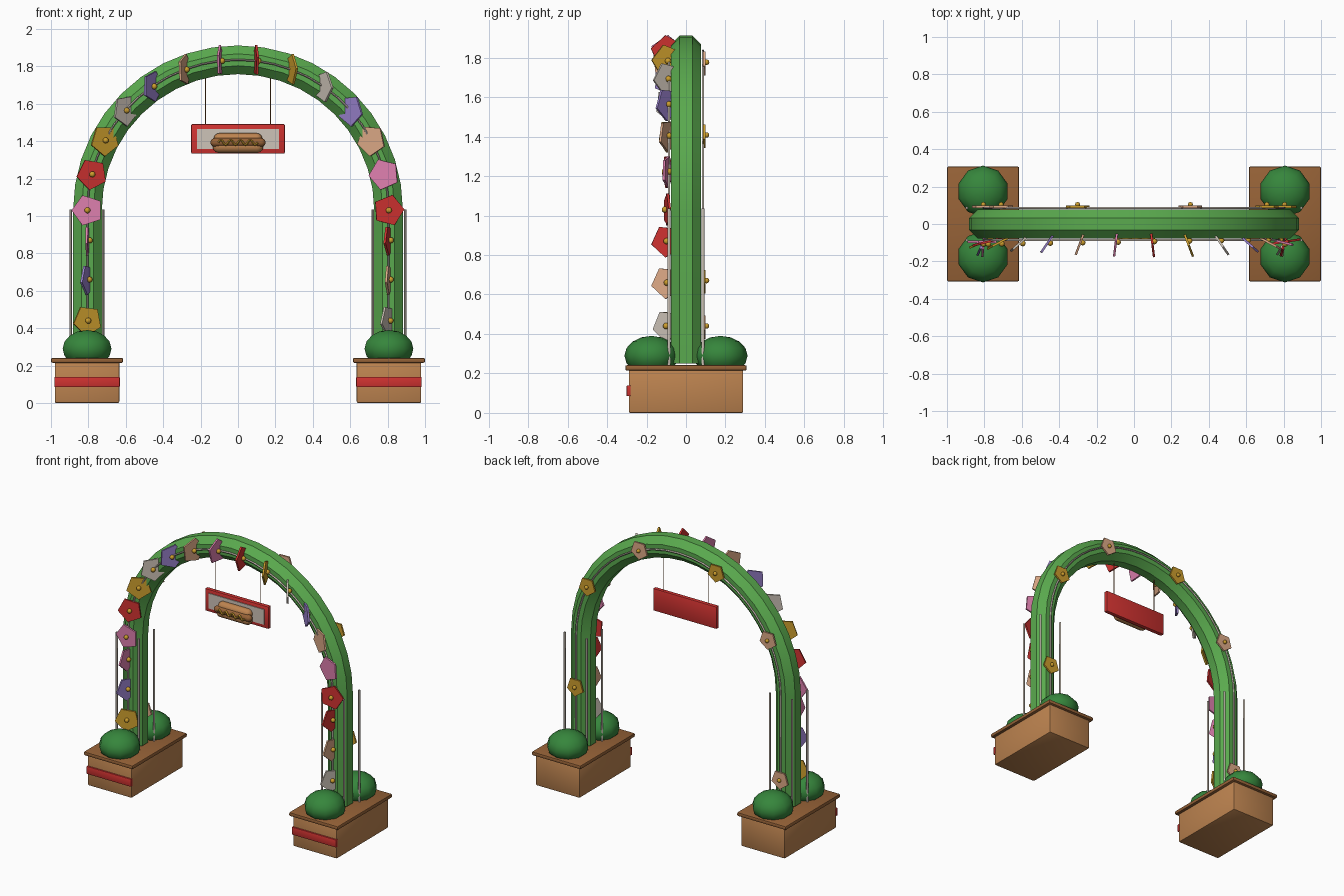
import bpy, bmesh, math
from mathutils import Vector, Matrix

if "Cube" in bpy.data.objects:
    bpy.data.objects.remove(bpy.data.objects["Cube"])

def material(name, rgb):
    m = bpy.data.materials.new(name)
    lin = [(c / 255 / 12.92) if c < 11 else ((c / 255 + 0.055) / 1.055) ** 2.4 for c in rgb]
    m.diffuse_color = (*lin, 1)
    m.use_nodes = True
    m.node_tree.nodes["Principled BSDF"].inputs["Base Color"].default_value = m.diffuse_color
    return m

GREEN = material("leaf green", (90, 170, 78))
BUSH = material("bush green", (54, 134, 60))
WOOD = material("planter wood", (190, 132, 80))
DARK = material("dark wood", (150, 98, 55))
RED = material("red", (207, 50, 48))
GOLD = material("gold", (205, 158, 45))
PURPLE = material("purple", (156, 132, 208))
PINK = material("pink", (222, 128, 175))
TAN = material("peach", (222, 170, 135))
PALE = material("pale grey", (206, 196, 184))

CX, SPRING, R = 0.807, 1.03, 0.805   # leg position, arch spring height, arch radius

def finish(name, bm, mat, smooth=None):
    bmesh.ops.recalc_face_normals(bm, faces=bm.faces)
    me = bpy.data.meshes.new(name)
    bm.to_mesh(me)
    bm.free()
    me.materials.append(mat)
    ob = bpy.data.objects.new(name, me)
    bpy.context.collection.objects.link(ob)
    if smooth:
        bpy.context.view_layer.objects.active = ob
        ob.select_set(True)
        bpy.ops.object.shade_smooth_by_angle(angle=math.radians(smooth))
        ob.select_set(False)
    return ob

def box(name, centre, size, mat, bevel=0.0):
    bm = bmesh.new()
    bmesh.ops.create_cube(bm, size=1, matrix=Matrix.Translation(centre) @ Matrix.Diagonal((*size, 1)))
    if bevel:
        bmesh.ops.bevel(bm, geom=bm.edges[:], offset=bevel, segments=2, profile=0.5, affect='EDGES')
    return finish(name, bm, mat, 40 if bevel else None)

def ball(name, centre, radii, mat, seg=10, rings=8, smooth=50):
    bm = bmesh.new()
    bmesh.ops.create_uvsphere(bm, u_segments=seg, v_segments=rings, radius=1,
                              matrix=Matrix.Translation(centre) @ Matrix.Diagonal((*radii, 1)))
    return finish(name, bm, mat, smooth)

def sweep(name, path, radii, sides, mat, smooth=None):
    """Tube along a path lying in a plane of constant y; radii may vary per point."""
    if not isinstance(radii, list):
        radii = [radii] * len(path)
    path = [Vector(p) for p in path]
    bm = bmesh.new()
    rings = []
    for i, p in enumerate(path):
        t = (path[min(i + 1, len(path) - 1)] - path[max(i - 1, 0)]).normalized()
        n = t.cross(Vector((0, 1, 0)))
        angles = [math.tau * (k + 0.5) / sides for k in range(sides)]
        rings.append([bm.verts.new(p + radii[i] * (n * math.cos(a) + Vector((0, math.sin(a), 0))))
                      for a in angles])
    for a, b in zip(rings, rings[1:]):
        for k in range(sides):
            bm.faces.new((a[k], a[(k + 1) % sides], b[(k + 1) % sides], b[k]))
    bm.faces.new(rings[0])
    bm.faces.new(rings[-1])
    return finish(name, bm, mat, smooth)

def arch_path(y, foot, steps):
    arc = [(-R * math.cos(math.pi * i / steps), y, SPRING + R * math.sin(math.pi * i / steps))
           for i in range(steps + 1)]
    return [(-R, y, foot)] + arc + [(R, y, foot)]

def flower(name, pos, turn, radius, mat, spin=0.0, eye=0.016):
    """Pentagon plate turned about z, with a small round centre on its face."""
    rot = Matrix.Rotation(turn, 4, 'Z') @ Matrix.Rotation(math.pi / 2, 4, 'X')
    frame = Matrix.Translation(pos) @ rot
    bm = bmesh.new()
    bmesh.ops.create_cone(bm, cap_ends=True, segments=5, radius1=radius, radius2=radius, depth=0.012,
                          matrix=frame @ Matrix.Rotation(math.pi / 2 + spin, 4, 'Z'))
    finish(name, bm, mat)
    ball(name + "_centre", frame @ Vector((0, 0, 0.012)), (eye, eye, eye), GOLD, 8, 6)

# Leafy arch and the vine wires on its two faces
sweep("leafy_arch", arch_path(0, 0.25, 20), 0.083, 8, GREEN, 30)
for y, side in ((-0.086, "front"), (0.086, "back")):
    sweep(side + "_vine_wire", arch_path(y, 0.33, 26), 0.006, 6, PALE, 60)

# Planters, bushes and support poles at each leg
for sx, side in ((-1, "left"), (1, "right")):
    x = sx * CX
    box(side + "_planter", (x, 0, 0.11), (0.345, 0.58, 0.22), WOOD, 0.008)
    box(side + "_planter_lip", (x, 0, 0.228), (0.385, 0.615, 0.027), DARK, 0.008)
    box(side + "_planter_band", (x, -0.291, 0.112), (0.35, 0.02, 0.055), RED, 0.004)
    for sy, end in ((-1, "front"), (1, "back")):
        ball(f"{side}_{end}_bush", (x, sy * 0.175, 0.29), (0.137, 0.137, 0.1), BUSH)
        for dx in (-0.087, 0.087):
            sweep(f"{side}_{end}_pole", [(x + dx, sy * 0.086, 0.23), (x + dx, sy * 0.086, 1.035)],
                  0.007, 6, PALE, 60)

# Front flowers, turning steadily around the arch
cycle = [PINK, RED, GOLD, PALE, PURPLE, TAN]
for i in range(14):
    a = math.pi * i / 13
    pos = (-R * math.cos(a), -0.095, SPRING + R * math.sin(a))
    flower("arch_flower", pos, a if i < 13 else 0.15, 0.085, cycle[i % 6], 0.15 * i)

# Front flowers on the legs
for x, z, turn, mat in ((-R, 0.44, 0.4, GOLD), (-R, 0.66, 1.15, PURPLE), (-R, 0.87, 1.5, PINK),
                        (R, 0.87, 1.3, RED), (R, 0.66, 1.4, TAN), (R, 0.44, 1.05, PALE)):
    flower("leg_flower", (x, -0.095, z), turn, 0.083, mat, 0.2)

# Smaller flowers on the back
back = [(-R * math.cos(math.radians(d)), SPRING + R * math.sin(math.radians(d)))
        for d in (28, 68, 112, 152)]
back = [(-R, 0.44)] + back + [(R, 0.67)]
for (x, z), mat in zip(back, (TAN, TAN, GOLD, TAN, GOLD, GOLD)):
    flower("back_flower", (x, 0.092, z), math.pi, 0.066, mat, 0.3, 0.014)

# Hanging sign with raised frame
box("sign_board", (0, 0, 1.412), (0.5, 0.03, 0.158), RED, 0.006)
box("sign_panel", (0, -0.016, 1.412), (0.436, 0.008, 0.108), PALE)
for s in (-1, 1):
    sweep("sign_string", [(s * 0.175, 0, 1.485), (s * 0.175, 0, 1.78)], 0.003, 6, DARK)

# Hot dog relief on the sign: two bun halves, sausage and sauce
def capsule(name, y, z, half, r, mat):
    ends = [(half - r + r * math.sin(t), max(r * math.cos(t), 0.002))
            for t in (i * math.pi / 10 for i in range(6))]
    pts = [(-x, y, z) for x, _ in reversed(ends)] + [(x, y, z) for x, _ in ends]
    sweep(name, pts, [w for _, w in reversed(ends)] + [w for _, w in ends], 12, mat, 50)

capsule("upper_bun", -0.03, 1.412, 0.13, 0.032, WOOD)
capsule("lower_bun", -0.038, 1.37, 0.135, 0.034, WOOD)
capsule("sausage", -0.055, 1.393, 0.147, 0.024, DARK)
wave = [(-0.105 + 0.21 * i / 32, -0.08, 1.393 + 0.014 * math.sin(i / 32 * math.tau * 4)) for i in range(33)]
sweep("mustard", wave, 0.006, 6, GOLD, 60)
